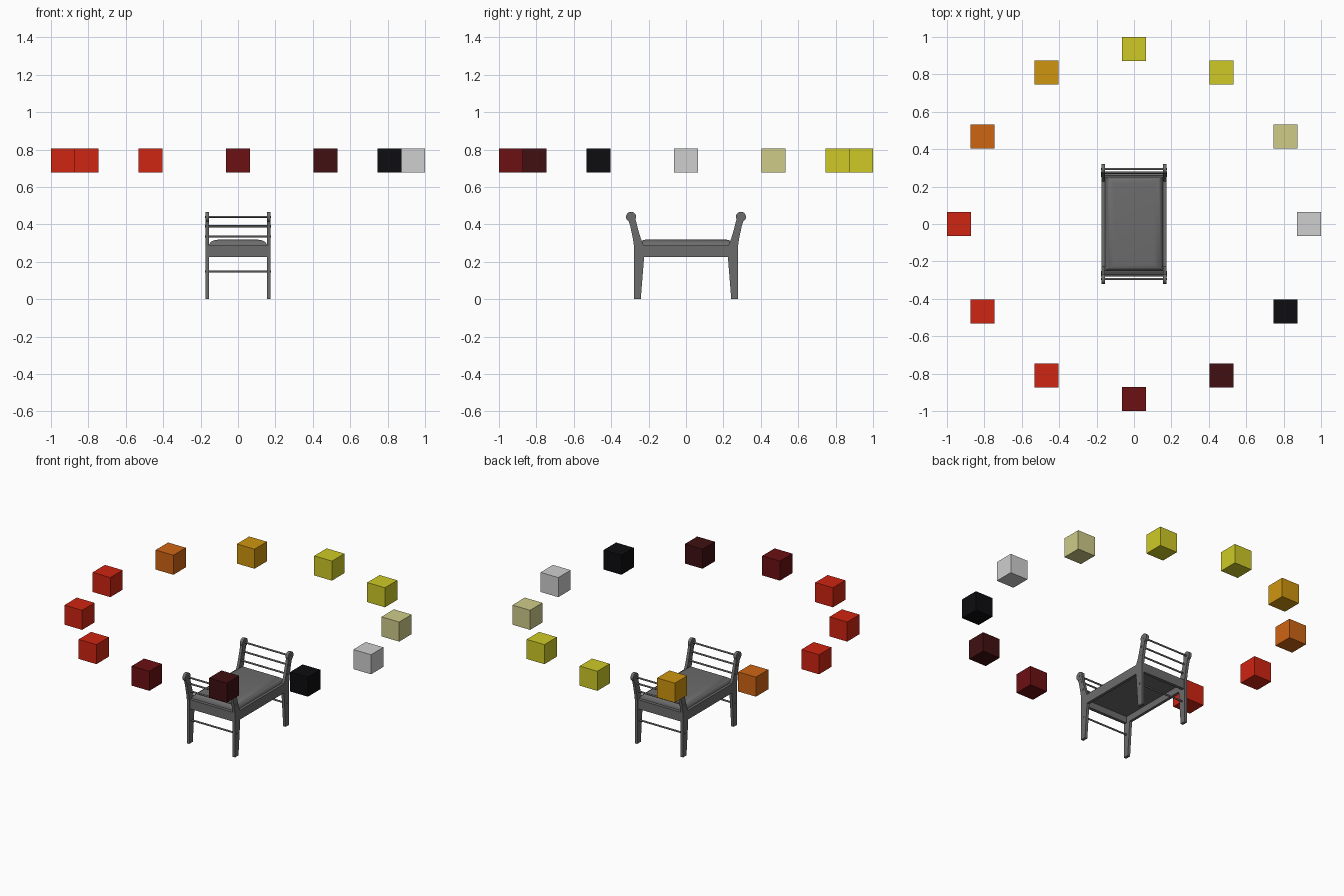
import bpy, bmesh, math
from mathutils import Matrix, Vector

default = bpy.data.objects.get("Cube")
if default:
    bpy.data.objects.remove(default, do_unlink=True)


def material(name, r, g, b):
    m = bpy.data.materials.new(name)
    m.use_nodes = True
    m.diffuse_color = (r, g, b, 1)
    m.node_tree.nodes["Principled BSDF"].inputs["Base Color"].default_value = (r, g, b, 1)
    return m


grey = material("bench grey", 0.15, 0.15, 0.15)
red = material("red", 0.62, 0.018, 0.006)
maroon = material("maroon", 0.15, 0.005, 0.006)
dark_maroon = material("dark maroon", 0.052, 0.005, 0.006)
black = material("black", 0.004, 0.004, 0.005)
silver = material("light grey", 0.62, 0.62, 0.62)
khaki = material("khaki", 0.62, 0.6, 0.25)
yellow = material("yellow", 0.62, 0.59, 0.02)
gold = material("gold", 0.62, 0.3, 0.005)
orange = material("orange", 0.62, 0.13, 0.007)


def finish(name, bm, mat, smooth=False):
    bmesh.ops.recalc_face_normals(bm, faces=bm.faces[:])
    mesh = bpy.data.meshes.new(name)
    bm.to_mesh(mesh)
    bm.free()
    mesh.materials.append(mat)
    ob = bpy.data.objects.new(name, mesh)
    bpy.context.scene.collection.objects.link(ob)
    if smooth:
        bpy.ops.object.select_all(action='DESELECT')
        ob.select_set(True)
        bpy.context.view_layer.objects.active = ob
        bpy.ops.object.shade_smooth_by_angle(angle=math.radians(40))
    return ob


def box(name, centre, size, mat):
    bm = bmesh.new()
    bmesh.ops.create_cube(bm, size=1, matrix=Matrix.Translation(centre) @ Matrix.Diagonal((*size, 1)))
    return finish(name, bm, mat)


def rod(name, y, z, radius, half_length, x=0, sides=12):
    bm = bmesh.new()
    turn = Matrix.Translation((x, y, z)) @ Matrix.Rotation(math.pi / 2, 4, 'Y')
    bmesh.ops.create_cone(bm, cap_ends=True, segments=sides, radius1=radius, radius2=radius,
                          depth=2 * half_length, matrix=turn)
    return finish(name, bm, grey, True)


def side_plate(name, outline, x, end, thickness):
    bm = bmesh.new()
    face = bm.faces.new([bm.verts.new((x - thickness / 2, end * y, z)) for y, z in outline])
    grown = bmesh.ops.extrude_face_region(bm, geom=[face])["geom"]
    moved = [v for v in grown if isinstance(v, bmesh.types.BMVert)]
    bmesh.ops.translate(bm, verts=moved, vec=(thickness, 0, 0))
    return finish(name, bm, grey)


# Legs that sweep up into scrolled arms
post = [(0.242, 0), (0.278, 0), (0.278, 0.285), (0.285, 0.33), (0.298, 0.39), (0.312, 0.435),
        (0.272, 0.435), (0.258, 0.38), (0.242, 0.325), (0.226, 0.285), (0.224, 0.225)]
for end, place in ((-1, "front"), (1, "back")):
    for side, hand in ((-1, "right"), (1, "left")):
        x = side * 0.164
        side_plate(f"{place}_{hand}_leg_and_arm", post, x, end, 0.018)
        rod(f"{place}_{hand}_scroll", end * 0.294, 0.44, 0.027, 0.0095, x, 20)

    # Cross rods, running through the side posts
    for label, y, z in (("stretcher", 0.256, 0.147), ("lower_arm_rod", 0.262, 0.335),
                        ("middle_arm_rod", 0.274, 0.39), ("upper_arm_rod", 0.294, 0.44)):
        rod(f"{place}_{label}", end * y, z, 0.0055, 0.1755)
    box(f"{place}_rail", (0, end * 0.263, 0.256), (0.32, 0.02, 0.06), grey)

# Seat frame
for side, hand in ((-1, "right"), (1, "left")):
    box(f"{hand}_rail", (side * 0.164, 0, 0.256), (0.018, 0.5, 0.06), grey)
box("seat_panel", (0, 0, 0.276), (0.32, 0.51, 0.016), grey)

# Padded cushion, lofted from the edge to a gently flat top
bm = bmesh.new()
steps = 7
rings = []
for i in range(steps):
    a = i / (steps - 1) * math.pi / 2
    hx = 0.108 + 0.049 * math.cos(a)
    hy = 0.218 + 0.034 * math.cos(a)
    z = 0.282 + 0.036 * math.sin(a)
    rings.append([bm.verts.new((sx * hx, sy * hy, z))
                  for sx, sy in ((-1, -1), (1, -1), (1, 1), (-1, 1))])
for low, high in zip(rings, rings[1:]):
    for k in range(4):
        bm.faces.new((low[k], low[(k + 1) % 4], high[(k + 1) % 4], high[k]))
bm.faces.new(rings[-1])
bm.faces.new(rings[0])
finish("cushion", bm, grey, True)

# Ring of floating colour cubes, counter-clockwise from the left
order = [silver, khaki, yellow, yellow, gold, orange, red, red, red, maroon, dark_maroon, black]
for i, mat in enumerate(order):
    a = i * math.tau / len(order)
    spot = Vector((0.936 * math.cos(a), 0.936 * math.sin(a), 0.742))
    box(f"colour_cube_{i + 1}", spot, (0.127, 0.127, 0.127), mat)
